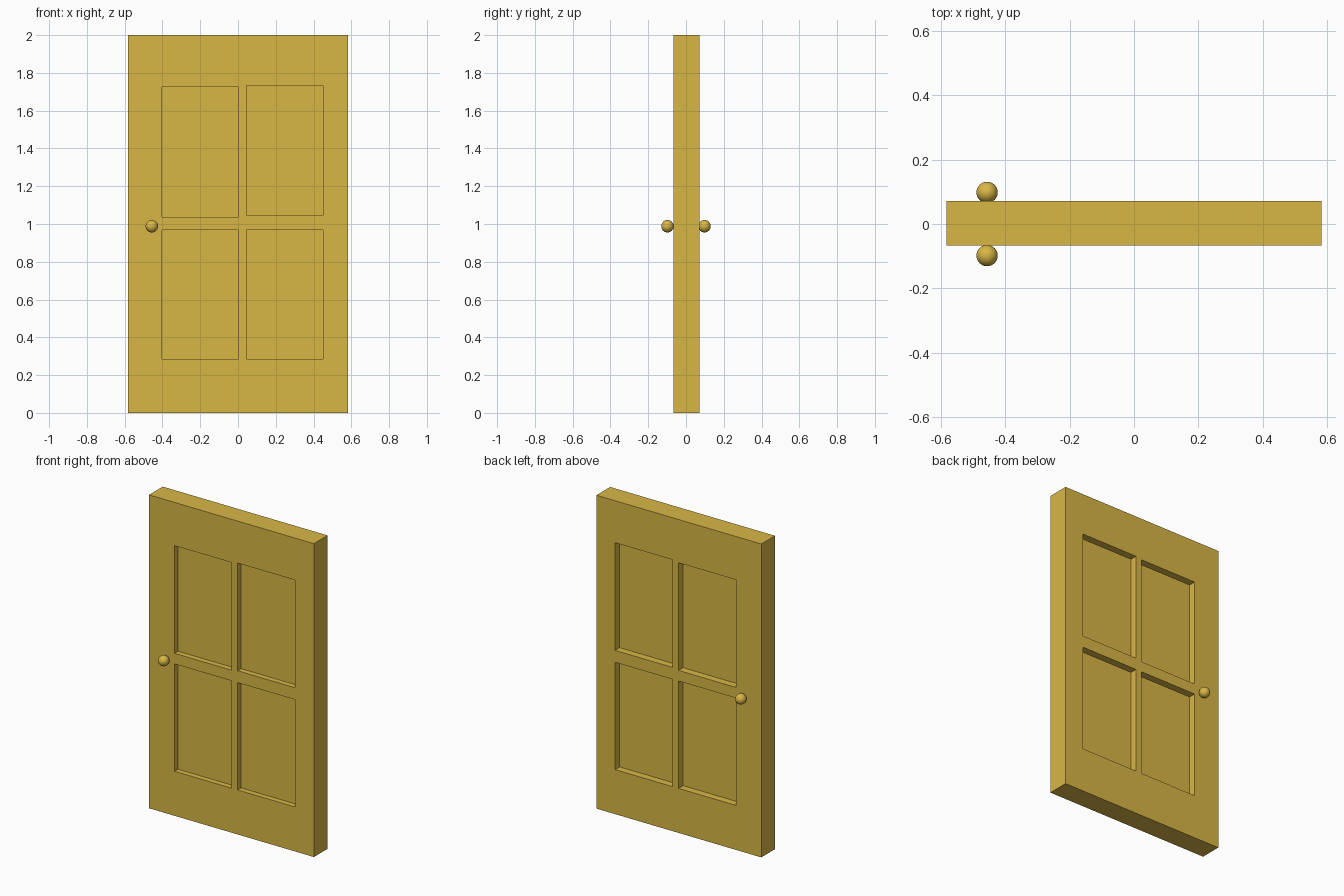
import bpy

if "Cube" in bpy.data.objects:
    bpy.data.objects.remove(bpy.data.objects["Cube"])

mat = bpy.data.materials.new("golden_wood")
mat.diffuse_color = (0.69, 0.47, 0.06, 1)
mat.use_nodes = True
mat.node_tree.nodes["Principled BSDF"].inputs["Base Color"].default_value = mat.diffuse_color


def box(name, x, y, z):
    """Box from (min, max) ranges on each axis."""
    bpy.ops.mesh.primitive_cube_add(size=1, location=[sum(r) / 2 for r in (x, y, z)])
    ob = bpy.context.object
    ob.name = name
    ob.scale = [r[1] - r[0] for r in (x, y, z)]
    bpy.ops.object.transform_apply(location=True, rotation=False, scale=True)
    return ob


# Door slab
FRONT, BACK = -0.066, 0.072
door = box("door_slab", (-0.582, 0.582), (FRONT, BACK), (0, 2))
door.data.materials.append(mat)

# Four recessed panels, cut into both faces
panels = [
    ((-0.402, 0.002), (0.284, 0.969)),
    ((0.044, 0.450), (0.284, 0.969)),
    ((-0.402, 0.002), (1.037, 1.724)),
    ((0.044, 0.450), (1.045, 1.732)),
]
for x, z in panels:
    for y in ((FRONT - 0.1, FRONT + 0.035), (BACK - 0.046, BACK + 0.1)):
        cutter = box("panel_cutter", x, y, z)
        cutter.hide_render = True
        bpy.context.view_layer.objects.active = door
        mod = door.modifiers.new("recess", "BOOLEAN")
        mod.operation = "DIFFERENCE"
        mod.solver = "EXACT"
        mod.object = cutter
        bpy.ops.object.modifier_apply(modifier=mod.name)
        bpy.data.objects.remove(cutter)

# Round knobs, one on each face
for name, y in (("front_knob", -0.098), ("back_knob", 0.098)):
    bpy.ops.mesh.primitive_uv_sphere_add(segments=32, ring_count=16, radius=0.033,
                                         location=(-0.456, y, 0.988))
    knob = bpy.context.object
    knob.name = name
    knob.data.materials.append(mat)
    bpy.ops.object.shade_smooth()
